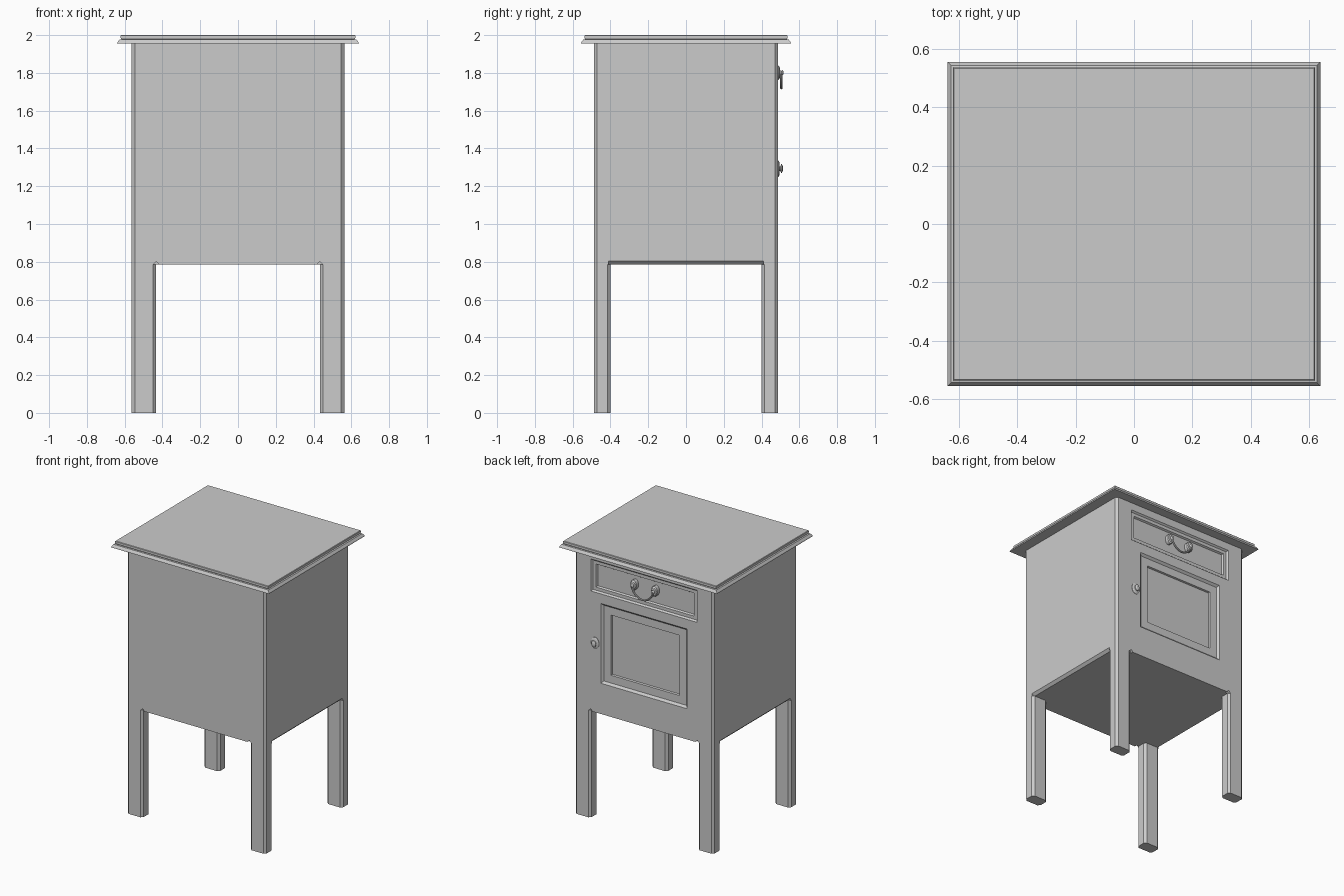
import bpy, bmesh, math
from mathutils import Vector

if "Cube" in bpy.data.objects:
    bpy.data.objects.remove(bpy.data.objects["Cube"])

BX, BY = 0.5625, 0.487      # half width and half depth of the carcass
LEG_X, LEG_Y = 0.435, 0.40  # inner faces of the legs
Z0, Z1 = 0.785, 1.957       # carcass bottom and top
CH = 0.016                  # edge chamfer


def add_mesh(name, bm):
    bmesh.ops.recalc_face_normals(bm, faces=bm.faces)
    me = bpy.data.meshes.new(name)
    bm.to_mesh(me)
    bm.free()
    ob = bpy.data.objects.new(name, me)
    bpy.context.collection.objects.link(ob)
    return ob


def loft(name, rings):
    """Closed solid through equal-length rings of points."""
    bm = bmesh.new()
    vs = [[bm.verts.new(p) for p in r] for r in rings]
    n = len(vs[0])
    for a, b in zip(vs, vs[1:]):
        for i in range(n):
            bm.faces.new((a[i], a[(i + 1) % n], b[(i + 1) % n], b[i]))
    bm.faces.new(vs[0])
    bm.faces.new(vs[-1])
    return add_mesh(name, bm)


def post(name, x0, x1, y0, y1, z0, z1, c):
    """Upright box with chamfered vertical edges."""
    pts = [(x0 + c, y0), (x1 - c, y0), (x1, y0 + c), (x1, y1 - c),
           (x1 - c, y1), (x0 + c, y1), (x0, y1 - c), (x0, y0 + c)]
    return loft(name, [[(x, y, z) for x, y in pts] for z in (z0, z1)])


def bar_y(name, x, z, y0, y1, r):
    """Diamond-section bar along y, used as a chamfer cutter."""
    sec = [(x - r, z), (x, z + r), (x + r, z), (x, z - r)]
    return loft(name, [[(a, y, b) for a, b in sec] for y in (y0, y1)])


def panel_cutter(name, hx, z0, z1, steps):
    """Stepped recess in the +y face; steps are (margin, y)."""
    return loft(name, [[(-hx + m, y, z0 + m), (hx - m, y, z0 + m),
                        (hx - m, y, z1 - m), (-hx + m, y, z1 - m)] for m, y in steps])


def cut(ob, cutter):
    cutter.hide_render = True
    mod = ob.modifiers.new("cut", 'BOOLEAN')
    mod.operation, mod.object, mod.solver = 'DIFFERENCE', cutter, 'EXACT'
    bpy.context.view_layer.objects.active = ob
    bpy.ops.object.modifier_apply(modifier=mod.name)
    bpy.data.objects.remove(cutter)


def smooth(ob):
    bpy.ops.object.select_all(action='DESELECT')
    ob.select_set(True)
    bpy.context.view_layer.objects.active = ob
    bpy.ops.object.shade_smooth_by_angle()


def turned(name, x, z, profile, sx=1.0, n=16):
    """Round part turned about the y axis; profile is (radius, y)."""
    ob = loft(name, [[(x + sx * r * math.cos(2 * math.pi * i / n), y,
                       z + r * math.sin(2 * math.pi * i / n)) for i in range(n)]
                     for r, y in profile])
    smooth(ob)
    return ob


# Carcass with recessed drawer and door fronts
body = post("cabinet_body", -BX, BX, -BY, BY, Z0, Z1, CH)
cut(body, panel_cutter("drawer_cutter", 0.43, 1.665, 1.90,
                       [(0, BY + 0.03), (0, BY), (0.01, BY - 0.012),
                        (0.033, BY - 0.012), (0.04, BY - 0.024)]))
cut(body, panel_cutter("door_cutter", 0.35, 1.01, 1.595,
                       [(0, BY + 0.03), (0, BY), (0.015, BY - 0.015),
                        (0.072, BY - 0.015), (0.076, BY - 0.027)]))

# Chamfered lower side edges and small notches beside the legs
for s in (-1, 1):
    cut(body, bar_y("side_chamfer", s * BX, Z0, -LEG_Y - 0.01, LEG_Y + 0.01, 0.018))
    for t in (-1, 1):
        y = sorted((t * (BY - CH), t * (BY + 0.02)))
        cut(body, bar_y("leg_notch", s * (LEG_X - 0.002), Z0, y[0], y[1], 0.016))

# Four legs
for sx, side in ((-1, "left"), (1, "right")):
    for sy, end in ((-1, "front"), (1, "back")):
        xs = sorted((sx * LEG_X, sx * BX))
        ys = sorted((sy * LEG_Y, sy * BY))
        post(f"{end}_{side}_leg", *xs, *ys, 0, Z0, CH)

# Moulded table top
edge = [(0.0, 1.955), (0.002, 1.962), (0.012, 1.976), (0.022, 1.978), (0.019, 1.984), (0.019, 1.997), (0.022, 2.0)]
loft("table_top", [[(sx * (0.64 - m), sy * (0.556 - m), z)
                    for sx, sy in ((-1, -1), (1, -1), (1, 1), (-1, 1))] for m, z in edge])

# Drawer pull: two rosettes and a hanging bail
for s in (-1, 1):
    turned("pull_rosette", s * 0.085, 1.80,
           [(0.038, BY - 0.026), (0.038, BY + 0.002), (0.03, BY + 0.009), (0.014, BY + 0.011),
            (0.011, BY + 0.018), (0.016, BY + 0.022), (0.008, BY + 0.029)], 0.65)
cu = bpy.data.curves.new("bail_path", 'CURVE')
cu.dimensions, cu.bevel_depth, cu.bevel_resolution = '3D', 0.007, 2
cu.use_fill_caps = True
sp = cu.splines.new('POLY')
sp.points.add(12)
for i, p in enumerate(sp.points):
    a = math.pi * i / 12
    p.co = (0.085 * math.cos(a), BY + 0.018, 1.79 - 0.07 * math.sin(a) ** 1.5, 1)
bail = bpy.data.objects.new("drawer_bail", cu)
bpy.context.collection.objects.link(bail)
bpy.ops.object.select_all(action='DESELECT')
bail.select_set(True)
bpy.context.view_layer.objects.active = bail
bpy.ops.object.convert(target='MESH')
smooth(bpy.context.view_layer.objects.active)

# Door knob on its back plate
turned("door_knob", 0.395, 1.293,
       [(0.043, BY - 0.004), (0.043, BY + 0.003), (0.034, BY + 0.008), (0.012, BY + 0.009),
        (0.011, BY + 0.013), (0.024, BY + 0.016), (0.024, BY + 0.020), (0.012, BY + 0.026)], 0.75)
